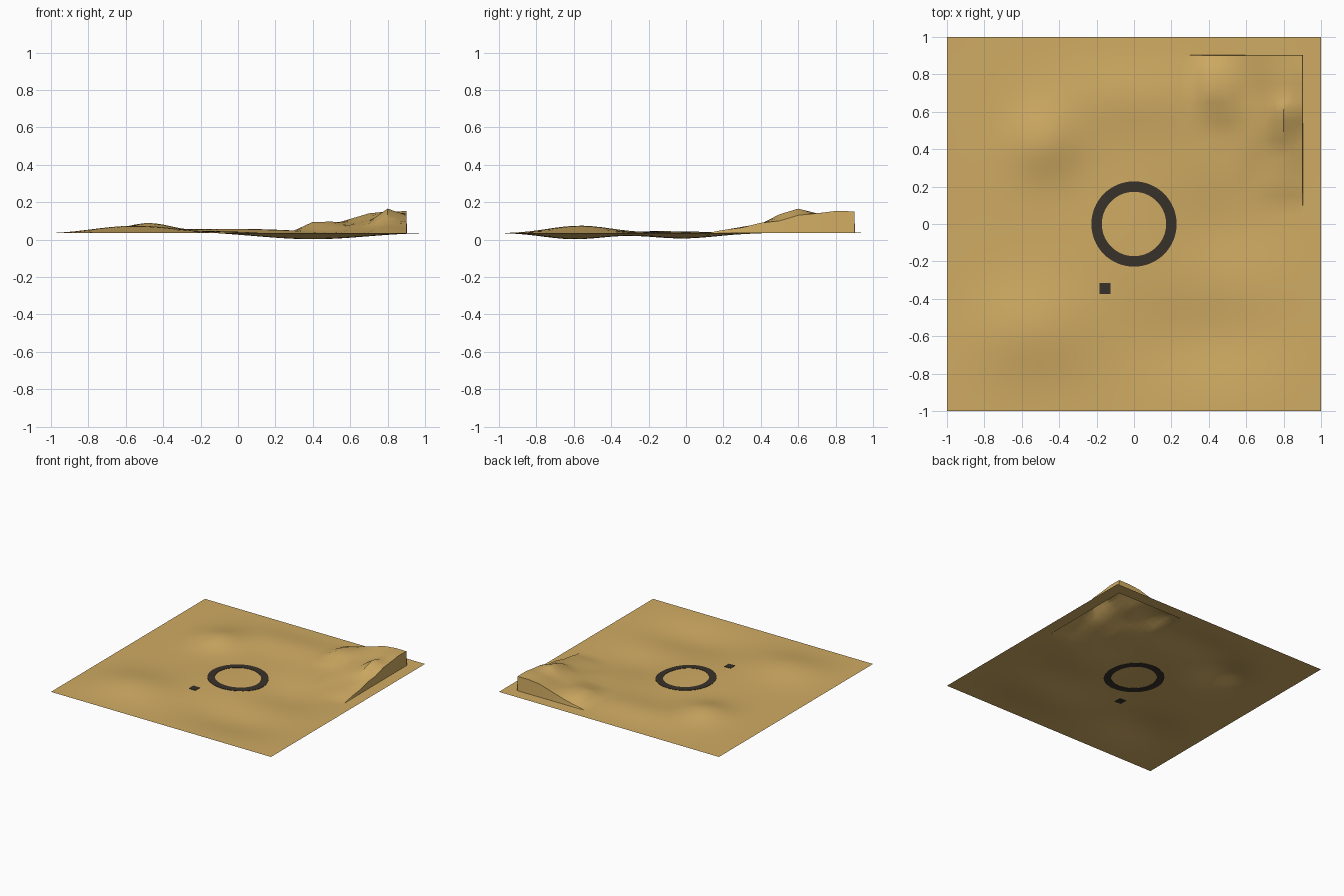
import bpy, bmesh, math

if "Cube" in bpy.data.objects:
    bpy.data.objects.remove(bpy.data.objects["Cube"])


def material(name, rgb):
    m = bpy.data.materials.new(name)
    m.diffuse_color = (*rgb, 1)
    m.use_nodes = True
    m.node_tree.nodes["Principled BSDF"].inputs["Base Color"].default_value = m.diffuse_color
    return m


sand = material("sand", (0.63, 0.41, 0.125))
paint = material("dark_paint", (0.040, 0.031, 0.023))

BASE = 0.035
# dunes and hollows: x, y, spread x, spread y, height
DUNES = [(-0.48, 0.44, 0.13, 0.13, 0.052), (-0.55, -0.57, 0.22, 0.17, 0.040),
         (-0.02, 0.68, 0.32, 0.13, 0.024), (0.40, -0.60, 0.27, 0.17, -0.033),
         (0.48, -0.02, 0.22, 0.18, -0.029), (-0.10, -0.12, 0.20, 0.20, 0.008)]
# rocky outcrop heights: rows y = 0.1..0.9, columns x = 0.3..0.9
ROCK = [[0, 0, 0, 0, 0, 0, 0],
        [0, 0, 0, 0, .010, .020, .018],
        [0, 0, 0, .008, .015, .035, .030],
        [0, 0, 0, .020, .028, .050, .055],
        [0, 0, .008, .030, .050, .100, .065],
        [0, .020, .035, .040, .060, .130, .095],
        [0, .050, .055, .045, .070, .105, .105],
        [0, .050, .055, .060, .090, .112, .118],
        [0, .020, .045, .075, .105, .116, .116]]


def rock(x, y):
    u, v = (x - 0.3) * 10, (y - 0.1) * 10
    if u < 0 or v < 0 or u > 6.001 or v > 8.001:
        return 0
    i, j = min(int(u + 1e-6), 5), min(int(v + 1e-6), 7)
    u, v = u - i, v - j
    low = ROCK[j][i] * (1 - u) + ROCK[j][i + 1] * u
    high = ROCK[j + 1][i] * (1 - u) + ROCK[j + 1][i + 1] * u
    return low * (1 - v) + high * v


def height(x, y):
    edge = max(0, (1 - abs(x) ** 9) * (1 - abs(y) ** 9))
    d = sum(a * math.exp(-((x - cx) / sx) ** 2 / 2 - ((y - cy) / sy) ** 2 / 2)
            for cx, cy, sx, sy, a in DUNES)
    return max(0, BASE + d * edge + rock(x, y))


def finish(bm, name, mat):
    bmesh.ops.recalc_face_normals(bm, faces=bm.faces)
    me = bpy.data.meshes.new(name)
    bm.to_mesh(me)
    bm.free()
    me.materials.append(mat)
    ob = bpy.data.objects.new(name, me)
    bpy.context.collection.objects.link(ob)
    return ob


# terrain sheet; the extra line at 0.904 makes the outcrop's upright back walls
lines = sorted([round(-1 + 0.05 * i, 3) for i in range(41)] + [0.904])
bm = bmesh.new()
grid = [[bm.verts.new((x, y, height(x, y))) for x in lines] for y in lines]
for a, b in zip(grid, grid[1:]):
    for i in range(len(lines) - 1):
        bm.faces.new((a[i], a[i + 1], b[i + 1], b[i]))
terrain = finish(bm, "terrain", sand)
if terrain.data.polygons[0].normal.z < 0:
    terrain.data.flip_normals()
bpy.context.view_layer.objects.active = terrain
terrain.select_set(True)
bpy.ops.object.shade_smooth_by_angle(angle=math.radians(30))


def plate(name, rings):
    """Thin painted marking that follows the ground, visible above and below."""
    bm = bmesh.new()
    t = 0.0025
    n = len(rings)
    secs = []
    for (x0, y0), (x1, y1) in rings:
        secs.append([bm.verts.new((x, y, height(x, y) + s)) for x, y, s in
                     ((x0, y0, -t), (x1, y1, -t), (x1, y1, t), (x0, y0, t))])
    closed = n > 2
    for k in range(n if closed else n - 1):
        a, b = secs[k], secs[(k + 1) % n]
        for i in range(4):
            j = (i + 1) % 4
            bm.faces.new((a[i], a[j], b[j], b[i]))
    if not closed:
        bm.faces.new(secs[0])
        bm.faces.new(secs[-1])
    return finish(bm, name, paint)


# painted circle
N = 64
plate("ground_ring", [tuple((r * math.cos(2 * math.pi * k / N), r * math.sin(2 * math.pi * k / N))
                            for r in (0.172, 0.228)) for k in range(N)])
# small painted square
plate("ground_square", [((-0.185, -0.375), (-0.125, -0.375)), ((-0.185, -0.315), (-0.125, -0.315))])
